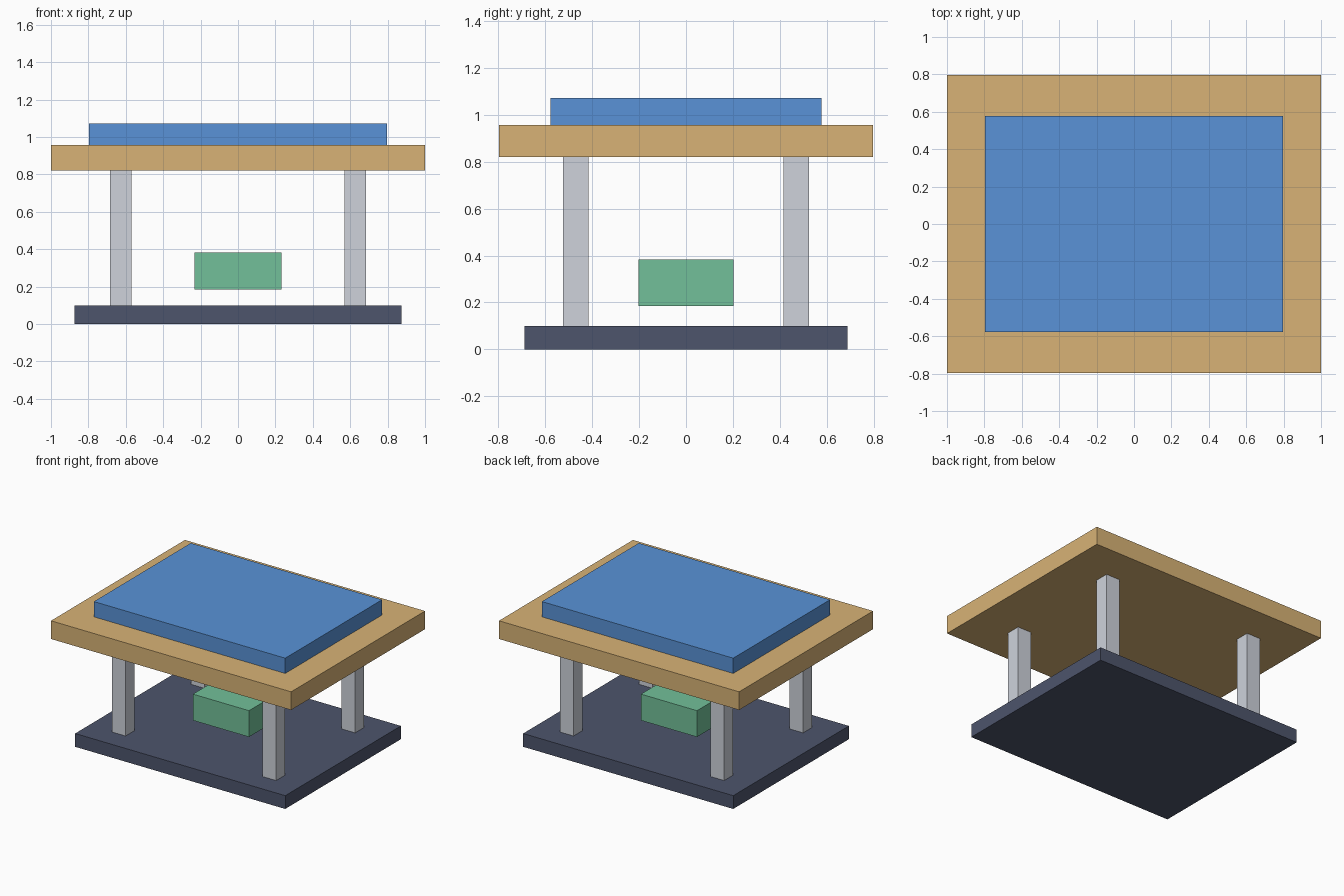
import bpy

if "Cube" in bpy.data.objects:
    bpy.data.objects.remove(bpy.data.objects["Cube"])


def material(name, rgb):
    mat = bpy.data.materials.new(name)
    mat.diffuse_color = (*rgb, 1.0)
    mat.use_nodes = True
    mat.node_tree.nodes["Principled BSDF"].inputs["Base Color"].default_value = mat.diffuse_color
    return mat


def box(name, center, size, z0, z1, mat):
    """Axis-aligned box from a centre (x, y), a size (x, y) and a z range."""
    bpy.ops.mesh.primitive_cube_add(
        size=1, location=(center[0], center[1], (z0 + z1) / 2))
    obj = bpy.context.object
    obj.name = name
    obj.scale = (size[0], size[1], z1 - z0)
    bpy.ops.object.transform_apply(location=False, rotation=False, scale=True)
    obj.data.materials.append(mat)
    return obj


navy = material("navy", (0.075, 0.09, 0.15))
silver = material("silver", (0.62, 0.65, 0.71))
tan = material("tan", (0.69, 0.45, 0.18))
blue = material("blue", (0.10, 0.29, 0.68))
green = material("green", (0.17, 0.53, 0.32))

# Base plate and the block floating above it
box("base_plate", (0, 0), (1.75, 1.375), 0.0, 0.10, navy)
box("floating_block", (0, 0), (0.467, 0.405), 0.185, 0.383, green)

# Four corner posts
for x, side in ((-0.627, "left"), (0.627, "right")):
    for y, end in ((-0.47, "front"), (0.47, "back")):
        box(f"{end}_{side}_post", (x, y), (0.114, 0.107), 0.10, 0.82, silver)

# Table top and the raised panel on it
box("table_top", (0, 0), (2.0, 1.593), 0.82, 0.957, tan)
box("top_panel", (0, 0), (1.594, 1.153), 0.957, 1.072, blue)
